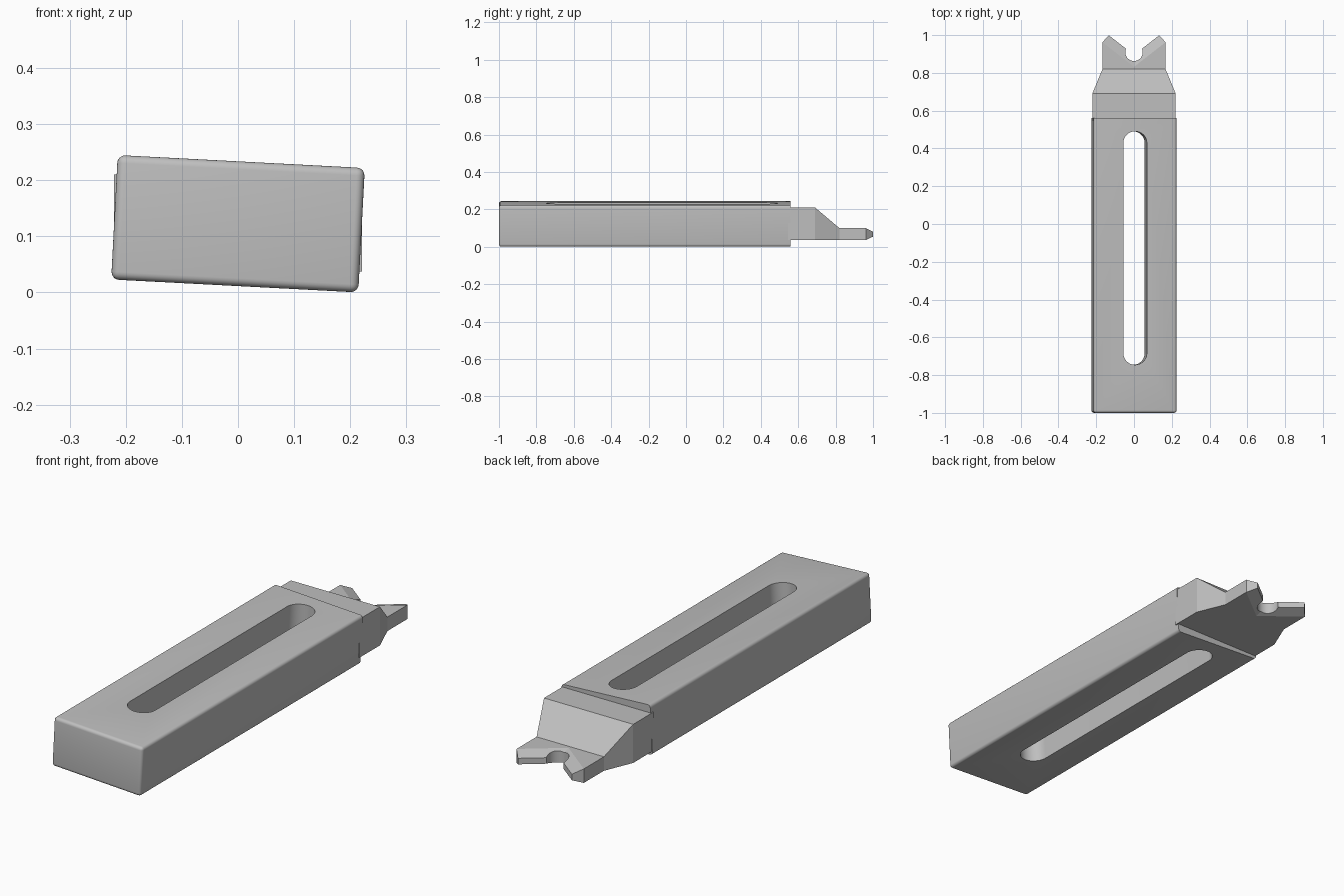
import bpy
import bmesh
from math import pi, sin, cos, radians
from mathutils import Matrix

cube = bpy.data.objects.get("Cube")
if cube:
    bpy.data.objects.remove(cube, do_unlink=True)

grey = bpy.data.materials.new("plain grey")
grey.use_nodes = True
COLOUR = (0.52, 0.52, 0.52, 1)
grey.diffuse_color = COLOUR
grey.node_tree.nodes["Principled BSDF"].inputs["Base Color"].default_value = COLOUR


def add_object(name, bm):
    bmesh.ops.recalc_face_normals(bm, faces=bm.faces)
    mesh = bpy.data.meshes.new(name)
    bm.to_mesh(mesh)
    bm.free()
    mesh.materials.append(grey)
    obj = bpy.data.objects.new(name, mesh)
    bpy.context.collection.objects.link(obj)
    return obj


def loft(name, rings):
    """Skin a closed solid through matching rings of points."""
    bm = bmesh.new()
    loops = [[bm.verts.new(p) for p in ring] for ring in rings]
    n = len(loops[0])
    for a, b in zip(loops, loops[1:]):
        for i in range(n):
            j = (i + 1) % n
            bm.faces.new((a[i], a[j], b[j], b[i]))
    bm.faces.new(loops[0])
    bm.faces.new(loops[-1])
    return add_object(name, bm)


def cut(target, cutter):
    """Subtract the cutter from the target, then discard it."""
    cutter.hide_render = True
    mod = target.modifiers.new("cut", 'BOOLEAN')
    mod.operation = 'DIFFERENCE'
    mod.solver = 'EXACT'
    mod.object = cutter
    bpy.ops.object.select_all(action='DESELECT')
    bpy.context.view_layer.objects.active = target
    target.select_set(True)
    bpy.ops.object.modifier_apply(modifier=mod.name)
    bpy.data.objects.remove(cutter, do_unlink=True)


def capsule(y0, y1, r, z0, z1, steps=24):
    """Two rings of a slot outline with rounded ends."""
    outline = [(r * cos(pi * i / steps), y1 + r * sin(pi * i / steps)) for i in range(steps + 1)]
    outline += [(-r * cos(pi * i / steps), y0 - r * sin(pi * i / steps)) for i in range(steps + 1)]
    return [[(x, y, z) for x, y in outline] for z in (z0, z1)]


# Body: long block, rounded everywhere except the rear end
FRONT, REAR = -1.0, 0.56
bm = bmesh.new()
bmesh.ops.create_cube(bm, size=1)
bmesh.ops.scale(bm, vec=(0.441, REAR - FRONT, 0.222), verts=bm.verts)
bmesh.ops.translate(bm, vec=(0, (FRONT + REAR) / 2, 0), verts=bm.verts)
rounded = [e for e in bm.edges if min(v.co.y for v in e.verts) < 0]
bmesh.ops.bevel(bm, geom=rounded, offset=0.014, segments=5, profile=0.5, affect='EDGES')
body = add_object("body", bm)

# Long slot through the body
cut(body, loft("slot_cutter", capsule(-0.683, 0.428, 0.0625, -0.3, 0.3)))

# The body is rolled slightly about its length
body.data.transform(Matrix.Translation((0, 0, 0.1225)) @ Matrix.Rotation(radians(3), 4, 'Y'))

# Nose: shoulder, sloping ramp and flat tongue as (y, half width, top)
BOTTOM = 0.037
sections = [(0.545, 0.221, 0.21), (0.69, 0.221, 0.21), (0.82, 0.167, 0.10),
            (0.962, 0.167, 0.10), (1.0, 0.133, 0.10)]
nose = loft("nose", [[(-w, y, BOTTOM), (w, y, BOTTOM), (w, y, top), (-w, y, top)]
                     for y, w, top in sections])

# V notch with chamfered lips as (height, apex y)
levels = [(0, 0.832), (BOTTOM, 0.832), (0.054, 0.895), (0.081, 0.895), (0.10, 0.832), (0.2, 0.832)]
REACH, SLOPE = 0.4, 0.78
cut(nose, loft("notch_cutter", [[(0, a, z), (REACH, a + REACH * SLOPE, z), (-REACH, a + REACH * SLOPE, z)]
                                for z, a in levels]))

# Round seat at the root of the notch
cut(nose, loft("seat_cutter", capsule(0.909, 0.911, 0.046, -0.1, 0.3)))

for obj in (body, nose):
    bpy.ops.object.select_all(action='DESELECT')
    bpy.context.view_layer.objects.active = obj
    obj.select_set(True)
    bpy.ops.object.shade_smooth_by_angle(angle=radians(25 if obj is body else 15))
